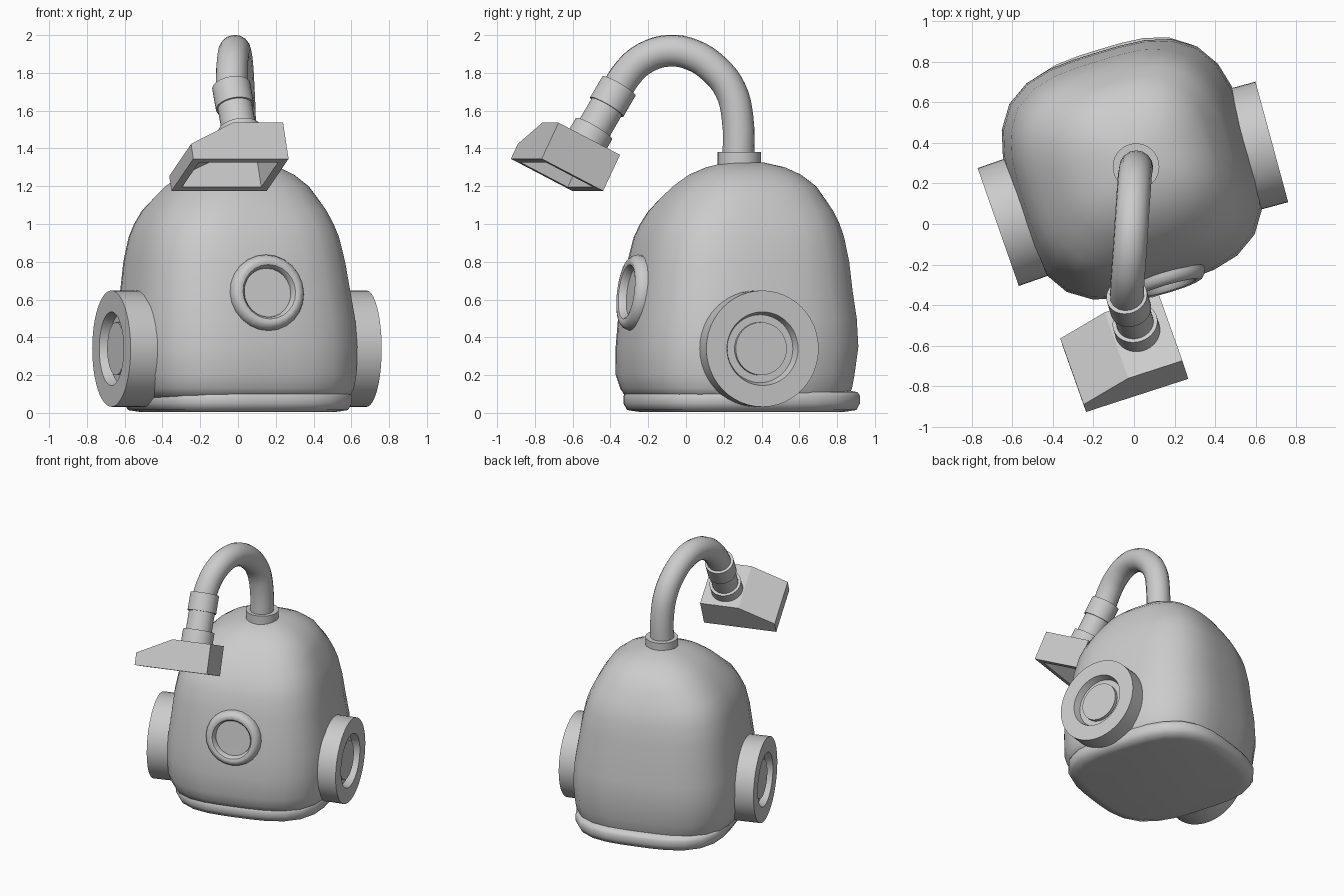
import bpy, bmesh
from math import cos, sin, pi, radians, copysign
from mathutils import Vector

if "Cube" in bpy.data.objects:
    bpy.data.objects.remove(bpy.data.objects["Cube"])

YAW = radians(17)


def finish(name, bm, angle=35):
    bmesh.ops.remove_doubles(bm, verts=bm.verts, dist=0.0005)
    bmesh.ops.recalc_face_normals(bm, faces=bm.faces)
    me = bpy.data.meshes.new(name)
    bm.to_mesh(me)
    bm.free()
    ob = bpy.data.objects.new(name, me)
    bpy.context.collection.objects.link(ob)
    bpy.ops.object.select_all(action='DESELECT')
    ob.select_set(True)
    bpy.context.view_layer.objects.active = ob
    if angle:
        bpy.ops.object.shade_smooth_by_angle(angle=radians(angle))
    return ob


def loft(name, rings, angle=35):
    """Skin a list of equally sized point rings and cap both ends."""
    bm = bmesh.new()
    vr = [[bm.verts.new(p) for p in r] for r in rings]
    n = len(vr[0])
    for a, b in zip(vr, vr[1:]):
        for i in range(n):
            j = (i + 1) % n
            bm.faces.new((a[i], a[j], b[j], b[i]))
    bm.faces.new(vr[0])
    bm.faces.new(vr[-1])
    return finish(name, bm, angle)


def revolve(name, profile, origin, axis, n=32):
    """Turn (radius, height) points about an axis through origin."""
    q = Vector(axis).to_track_quat('Z', 'Y')
    o = Vector(origin)
    return loft(name, [[o + q @ Vector((r * cos(2 * pi * i / n), r * sin(2 * pi * i / n), h))
                        for i in range(n)] for r, h in profile])


def rounded_square(cx, cy, z, hx, hy, n=32, power=3.2):
    pts = []
    for i in range(n):
        t = 2 * pi * i / n
        c, s = cos(t), sin(t)
        k = (abs(c) ** power + abs(s) ** power) ** (-1 / power)
        u, v = hx * k * c, hy * k * s
        pts.append(Vector((cx + u * cos(YAW) - v * sin(YAW),
                           cy + u * sin(YAW) + v * cos(YAW), z)))
    return pts


# Tapered body: z, half width, centre x, centre y
body = [(0.08, 0.55, 0.0, 0.27), (0.13, 0.575, 0.0, 0.265), (0.2, 0.592, -0.005, 0.26),
        (0.35, 0.602, -0.01, 0.27), (0.5, 0.592, -0.012, 0.272), (0.65, 0.57, -0.015, 0.273),
        (0.8, 0.55, -0.02, 0.277), (0.93, 0.522, -0.022, 0.28), (1.0, 0.495, -0.022, 0.285),
        (1.07, 0.458, -0.02, 0.29), (1.14, 0.412, -0.012, 0.3), (1.2, 0.362, -0.005, 0.31),
        (1.26, 0.285, 0.0, 0.312), (1.3, 0.2, 0.01, 0.315), (1.325, 0.1, 0.01, 0.31),
        (1.33, 0.03, 0.01, 0.31)]
loft("body", [rounded_square(x, y, z, h, h, power=3.2 if z < 1.1 else 2.8)
              for z, h, x, y in body], 60)

# Base rim, set slightly back
rim = [(0.005, 0.48, 0.51), (0.015, 0.54, 0.575), (0.05, 0.558, 0.592),
       (0.09, 0.56, 0.592), (0.11, 0.55, 0.58), (0.12, 0.5, 0.53)]
loft("base_rim", [rounded_square(0.0, 0.295, z, a, b) for z, a, b in rim], 60)

# Side wheels with recessed hubs
wheel = [(0.308, -0.2), (0.308, 0), (0.195, 0), (0.18, -0.05), (0.14, -0.05), (0.14, -0.025)]
for name, pos, axis in (("right_wheel", (0.68, 0.405, 0.34), (0.965, 0.262, 0)),
                        ("left_wheel", (-0.67, -0.015, 0.34), (-0.944, -0.33, 0))):
    revolve(name, wheel, pos, axis, 48)

# Round front window ring with a flat disc
ring = [(0.2, -0.14), (0.203, -0.03), (0.196, -0.008), (0.18, 0.01), (0.162, 0.015),
        (0.145, 0.01), (0.134, -0.005), (0.13, -0.03)]
revolve("front_window", ring, (0.163, -0.305, 0.64), (0.28, -0.95, 0.12), 24)

# Hose and its bottom collar
revolve("hose_collar", [(0.115, 1.27), (0.115, 1.38), (0.08, 1.38)], (0.01, 0.283, 0), (0, 0, 1))
path = [(0.01, 0.277, 1.3), (0.01, 0.272, 1.57), (0.004, 0.235, 1.71), (-0.002, 0.15, 1.82),
        (-0.01, 0.035, 1.895), (-0.018, -0.09, 1.917), (-0.027, -0.215, 1.88),
        (-0.033, -0.3, 1.81), (-0.034, -0.385, 1.68)]
cu = bpy.data.curves.new("hose", 'CURVE')
cu.dimensions = '3D'
cu.bevel_depth = 0.084
cu.bevel_resolution = 6
cu.resolution_u = 4
cu.use_fill_caps = True
sp = cu.splines.new('BEZIER')
sp.bezier_points.add(len(path) - 1)
for bp, p in zip(sp.bezier_points, path):
    bp.co = p
    bp.handle_left_type = bp.handle_right_type = 'AUTO'
bpy.context.collection.objects.link(bpy.data.objects.new("hose", cu))

# Stepped sleeve joining hose and nozzle
start, end = Vector((-0.036, -0.355, 1.73)), Vector((0.012, -0.51, 1.465))
revolve("nozzle_sleeve", [(0.08, 0), (0.102, 0), (0.102, 0.13), (0.092, 0.13), (0.092, 0.265),
                          (0.112, 0.265), (0.112, 0.36)], start, end - start)

# Nozzle: profile with one sloped shoulder, extruded, hollow underneath
corner = Vector((-0.352, -0.602, 1.175))
u = Vector((0.951, 0.308, 0)).normalized()
v = Vector((0.30, -0.845, 0.442)).normalized()
up = v.cross(u)
W, D = 0.53, 0.385


def section(depth, t):
    return [corner + u * a + v * depth + up * h for a, h in
            ((t, 0), (W - t, 0), (W - t, 0.213 - t), (W * 0.47 + t * 0.3, 0.213 - t), (t, 0.088 - t * 0.5))]


bm = bmesh.new()
shells = [[[bm.verts.new(p) for p in section(d, t)] for d in (t, D - t)] for t in (0, 0.045)]
for a, b in shells:
    for i in range(1, 5):
        j = (i + 1) % 5
        bm.faces.new((a[i], a[j], b[j], b[i]))
    bm.faces.new(a)
    bm.faces.new(b)
outer, inner = [[s[0][0], s[0][1], s[1][1], s[1][0]] for s in shells]
for i in range(4):
    j = (i + 1) % 4
    bm.faces.new((outer[i], outer[j], inner[j], inner[i]))
finish("nozzle", bm, 0)
